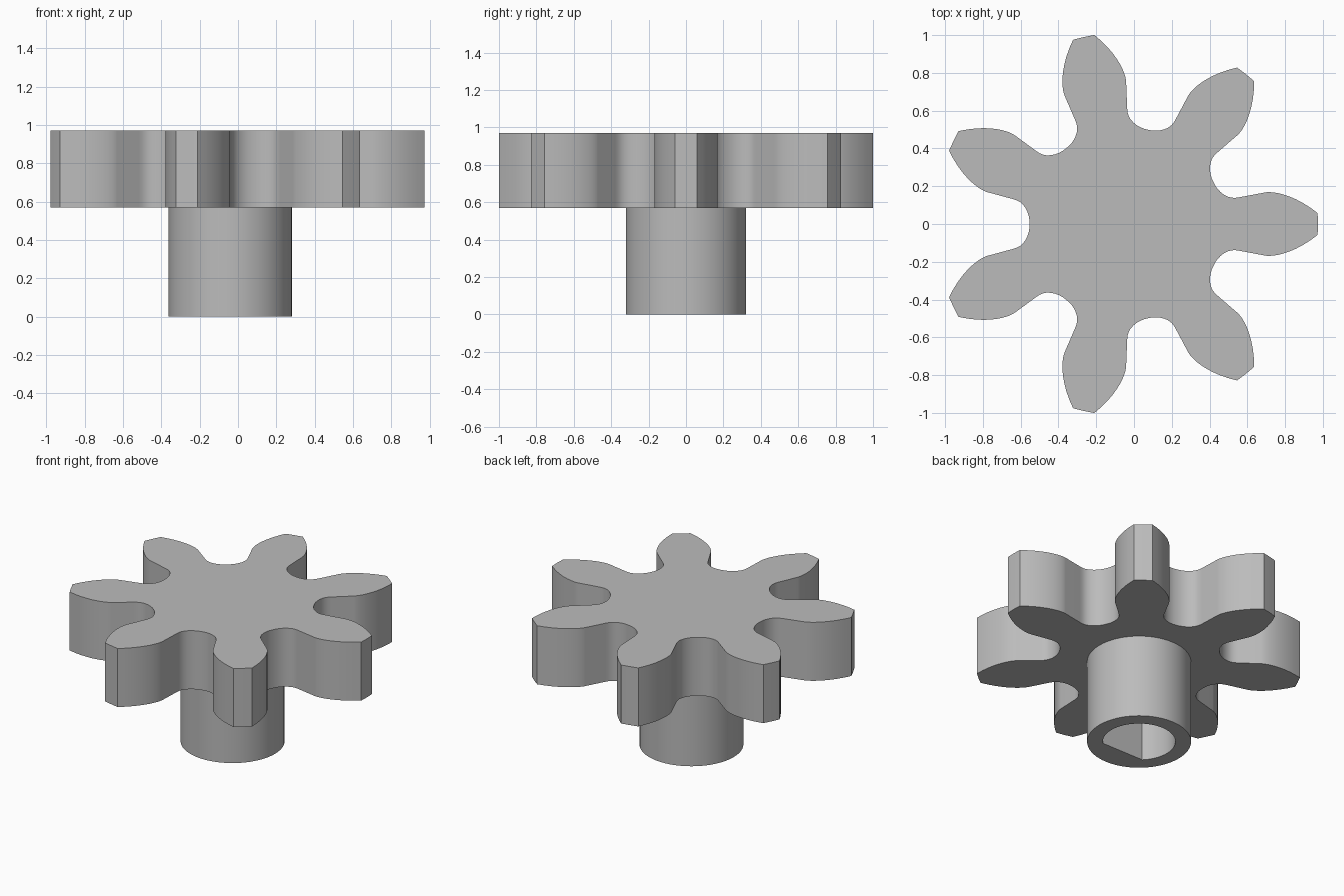
import bpy, bmesh, math

if "Cube" in bpy.data.objects:
    bpy.data.objects.remove(bpy.data.objects["Cube"])

CX = -0.041                      # gear axis
TEETH, R_TIP, R_BASE, R_ROOT = 7, 1.015, 0.755, 0.512
Z_GEAR, Z_TOP = 0.57, 0.97
FLANK = math.radians(12.8)       # half tooth angle at the base circle

grey = bpy.data.materials.new("grey")
grey.diffuse_color = (0.5, 0.5, 0.5, 1)
grey.use_nodes = True
grey.node_tree.nodes["Principled BSDF"].inputs["Base Color"].default_value = grey.diffuse_color


def finish(bm, name):
    bmesh.ops.recalc_face_normals(bm, faces=bm.faces[:])
    mesh = bpy.data.meshes.new(name)
    bm.to_mesh(mesh)
    bm.free()
    mesh.materials.append(grey)
    ob = bpy.data.objects.new(name, mesh)
    bpy.context.collection.objects.link(ob)
    ob.location.x = CX
    bpy.ops.object.select_all(action='DESELECT')
    ob.select_set(True)
    bpy.context.view_layer.objects.active = ob
    bpy.ops.object.shade_smooth_by_angle(angle=math.radians(20))


# Half tooth as (radius, angle from tooth centre), from root to tip
half = []
pitch = math.pi / TEETH
root = [(0.512, 0.0), (0.5125, 0.02), (0.516, 0.042), (0.523, 0.064), (0.533, 0.084),
        (0.546, 0.102), (0.562, 0.116), (0.580, 0.1255), (0.6, 0.132)]
for x, y in root:                # rounded gap, measured from the gap centre
    half.append((math.hypot(x, y), pitch - math.atan2(y, x)))
for i in range(11):              # involute flank
    r = R_BASE + (R_TIP - R_BASE) * (i / 10) ** 1.5
    t = math.sqrt((r / R_BASE) ** 2 - 1)
    half.append((r, FLANK - (t - math.atan(t))))
tooth = [(r, -a) for r, a in half] + [(R_TIP, 0)] + [(r, a) for r, a in reversed(half[1:])]

# Gear wheel: extruded outline
bm = bmesh.new()
outline = []
for k in range(TEETH):
    for r, a in tooth:
        a += 2 * pitch * k
        outline.append(bm.verts.new((r * math.cos(a), r * math.sin(a), Z_GEAR)))
face = bm.faces.new(outline)
ext = bmesh.ops.extrude_face_region(bm, geom=[face], use_keep_orig=True)
bmesh.ops.translate(bm, vec=(0, 0, Z_TOP - Z_GEAR),
                    verts=[v for v in ext["geom"] if isinstance(v, bmesh.types.BMVert)])
finish(bm, "gear_wheel")

# Hub: round sleeve with a D-shaped bore, closed above by the gear
N, R_HUB, R_BORE = 72, 0.322, 0.225
FLAT = R_BORE * math.sin(math.pi / 4)
bm = bmesh.new()


def ring(radius, z):
    out = []
    for i in range(N):
        a = 2 * math.pi * i / N
        r = radius(a)
        out.append(bm.verts.new((r * math.cos(a), r * math.sin(a), z)))
    return out


def outer(a):
    return R_HUB


def bore(a):
    return min(R_BORE, FLAT / -math.sin(a)) if math.sin(a) < -0.1 else R_BORE


loops = [ring(outer, Z_GEAR), ring(outer, 0), ring(bore, 0), ring(bore, Z_GEAR)]
for a, b in zip(loops, loops[1:]):
    for i in range(N):
        j = (i + 1) % N
        bm.faces.new((a[i], a[j], b[j], b[i]))
finish(bm, "hub")
